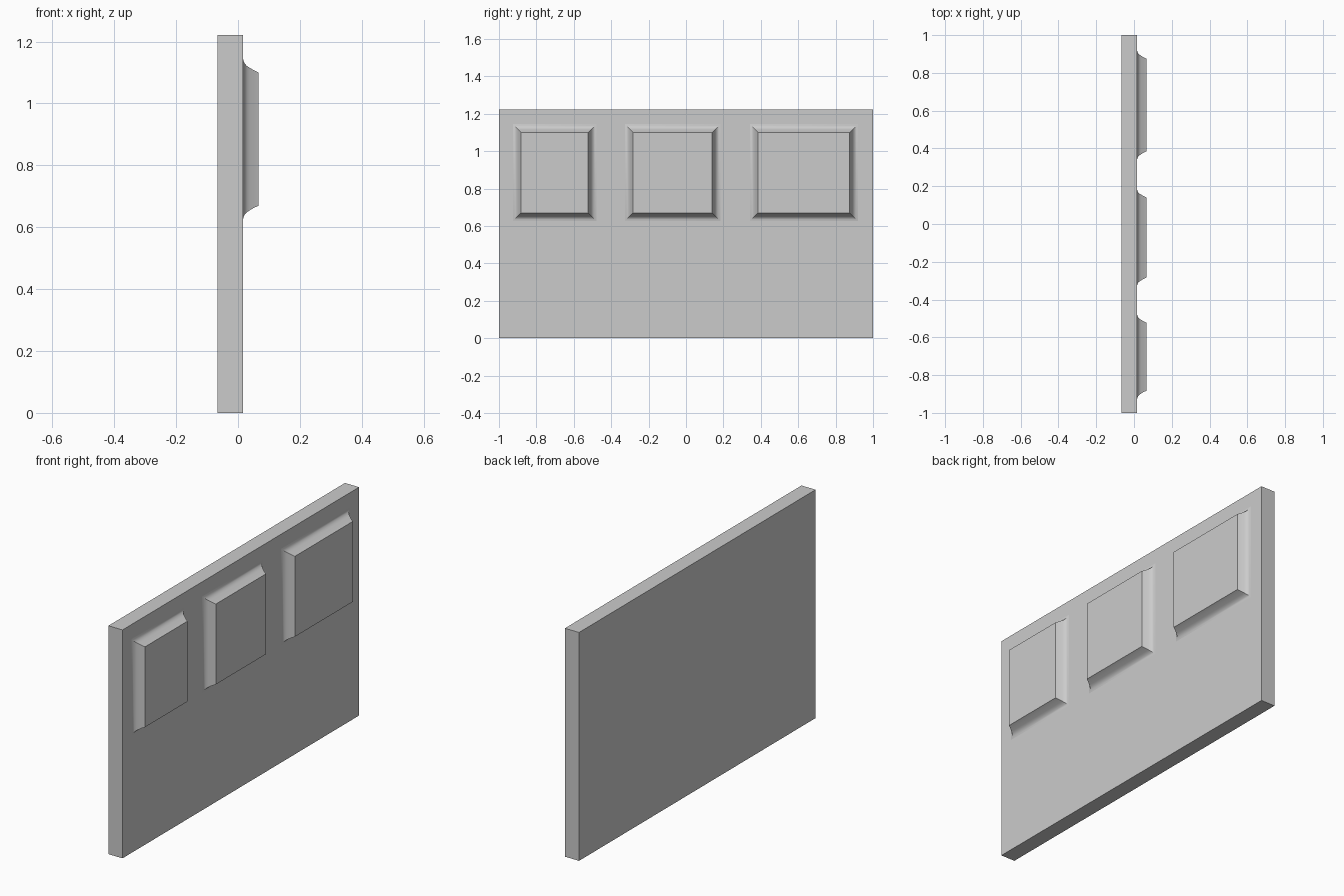
import bpy, bmesh

if "Cube" in bpy.data.objects:
    bpy.data.objects.remove(bpy.data.objects["Cube"])

BACK, FACE, FRONT = -0.067, 0.0165, 0.067


def make_object(name, bm):
    bmesh.ops.recalc_face_normals(bm, faces=bm.faces)
    mesh = bpy.data.meshes.new(name)
    bm.to_mesh(mesh)
    bm.free()
    obj = bpy.data.objects.new(name, mesh)
    bpy.context.collection.objects.link(obj)
    return obj


def loft(name, y0, y1, z0, z1, profile):
    """Stack of rectangles; profile holds (x, outward offset) pairs."""
    bm = bmesh.new()
    rings = []
    for x, d in profile:
        corners = [(y0 - d, z0 - d), (y1 + d, z0 - d),
                   (y1 + d, z1 + d), (y0 - d, z1 + d)]
        rings.append([bm.verts.new((x, y, z)) for y, z in corners])
    for a, b in zip(rings, rings[1:]):
        for i in range(4):
            j = (i + 1) % 4
            bm.faces.new((a[i], a[j], b[j], b[i]))
    bm.faces.new(rings[0])
    bm.faces.new(rings[-1])
    return make_object(name, bm)


# Main upright slab
loft("wall_slab", -1, 1, 0, 1.222, [(BACK, 0), (FACE, 0)])

# Raised panels with concave flared borders, seated into the slab
flare = [(0.005, 0.044), (FACE, 0.044), (0.0185, 0.036), (0.0225, 0.028),
         (0.029, 0.021), (0.037, 0.016), (0.050, 0.008), (FRONT, 0)]
for i, (y0, y1) in enumerate([(-0.882, -0.523), (-0.283, 0.14), (0.385, 0.875)]):
    panel = loft(f"raised_panel_{i + 1}", y0, y1, 0.67, 1.10, flare)
    bpy.ops.object.select_all(action='DESELECT')
    panel.select_set(True)
    bpy.context.view_layer.objects.active = panel
    bpy.ops.object.shade_smooth_by_angle(angle=0.6)
